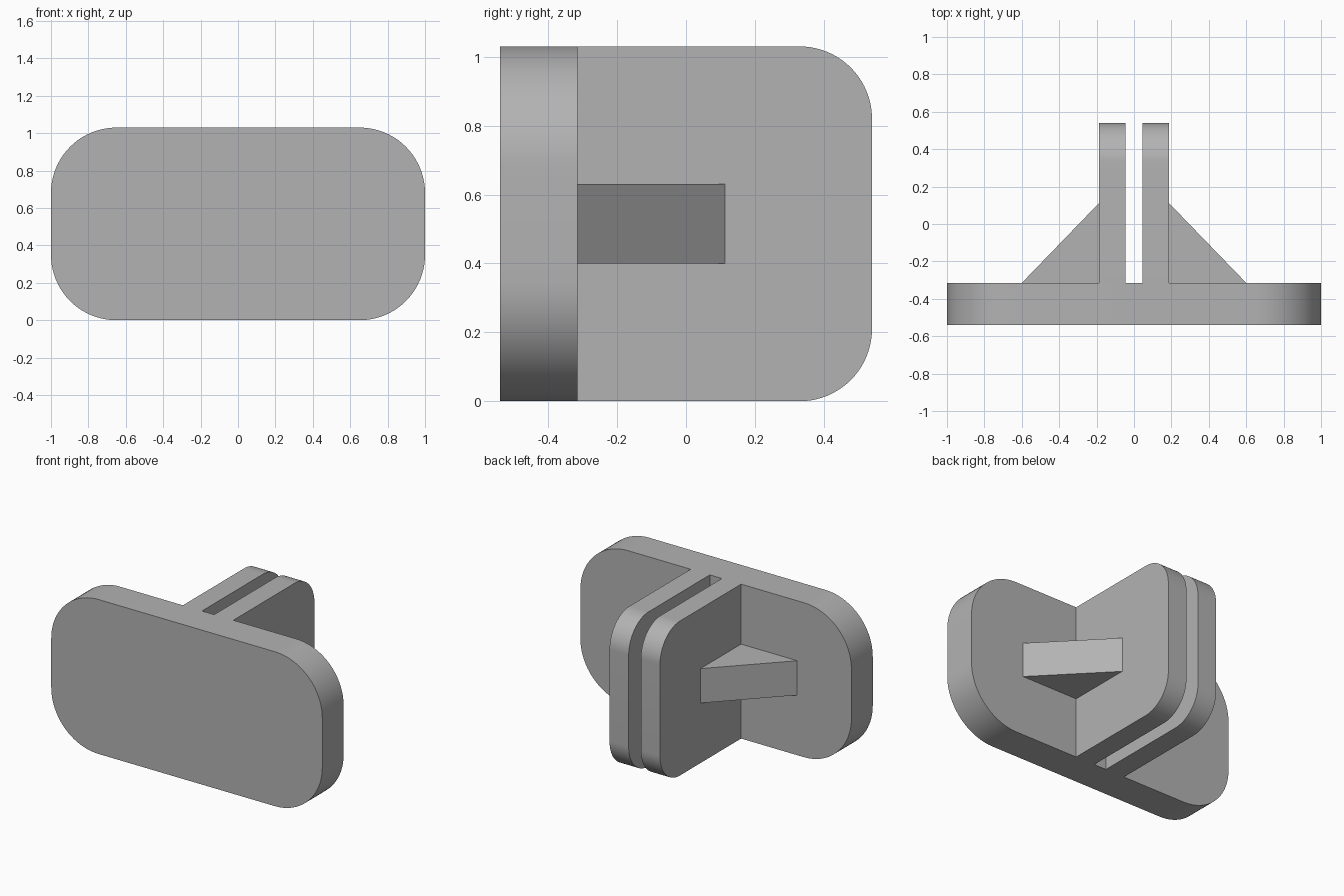
import bpy, bmesh
from math import radians, sin, cos
from mathutils import Vector

cube = bpy.data.objects.get("Cube")
if cube:
    bpy.data.objects.remove(cube, do_unlink=True)

GREY = (0.45, 0.45, 0.45, 1.0)
grey = bpy.data.materials.new("grey plastic")
grey.use_nodes = True
grey.diffuse_color = GREY
grey.node_tree.nodes["Principled BSDF"].inputs["Base Color"].default_value = GREY

HEIGHT = 1.03
PLATE_FRONT, PLATE_BACK = -0.54, -0.315
FIN_BACK = 0.54
FIN_INNER, FIN_OUTER = 0.045, 0.186


def arc(cx, cy, radius, start, steps=20):
    """Quarter circle, counter-clockwise from the start angle."""
    angles = [radians(start + 90 * i / steps) for i in range(steps + 1)]
    return [(cx + radius * cos(a), cy + radius * sin(a)) for a in angles]


def extrude(name, points, direction):
    """Solid made by sweeping a flat outline along a direction."""
    bm = bmesh.new()
    face = bm.faces.new([bm.verts.new(p) for p in points])
    swept = bmesh.ops.extrude_face_region(bm, geom=[face])
    verts = [v for v in swept["geom"] if isinstance(v, bmesh.types.BMVert)]
    bmesh.ops.translate(bm, verts=verts, vec=Vector(direction))
    bmesh.ops.recalc_face_normals(bm, faces=bm.faces)
    mesh = bpy.data.meshes.new(name)
    bm.to_mesh(mesh)
    bm.free()
    mesh.materials.append(grey)
    obj = bpy.data.objects.new(name, mesh)
    bpy.context.collection.objects.link(obj)
    bpy.ops.object.select_all(action="DESELECT")
    obj.select_set(True)
    bpy.context.view_layer.objects.active = obj
    bpy.ops.object.shade_smooth_by_angle(angle=radians(30))
    return obj


# Front plate with four rounded corners
r = 0.35
outline = (arc(1 - r, HEIGHT - r, r, 0) + arc(r - 1, HEIGHT - r, r, 90)
           + arc(r - 1, r, r, 180) + arc(1 - r, r, r, 270))
extrude("front_plate", [(x, PLATE_FRONT, z) for x, z in outline],
        (0, PLATE_BACK - PLATE_FRONT, 0))

# Fin outline, rounded at the two back corners
r = 0.21
fin = ([(PLATE_BACK, 0)] + arc(FIN_BACK - r, r, r, 270)
       + arc(FIN_BACK - r, HEIGHT - r, r, 0) + [(PLATE_BACK, HEIGHT)])

# Triangular brace outline, seen from above
brace = [(FIN_OUTER, PLATE_BACK), (0.6, PLATE_BACK), (FIN_OUTER, 0.113)]

# Paired fins and braces
for side, s in (("left", 1), ("right", -1)):
    extrude(side + "_fin", [(s * FIN_INNER, y, z) for y, z in fin],
            (s * (FIN_OUTER - FIN_INNER), 0, 0))
    extrude(side + "_brace", [(s * x, y, 0.4) for x, y in brace], (0, 0, 0.23))
